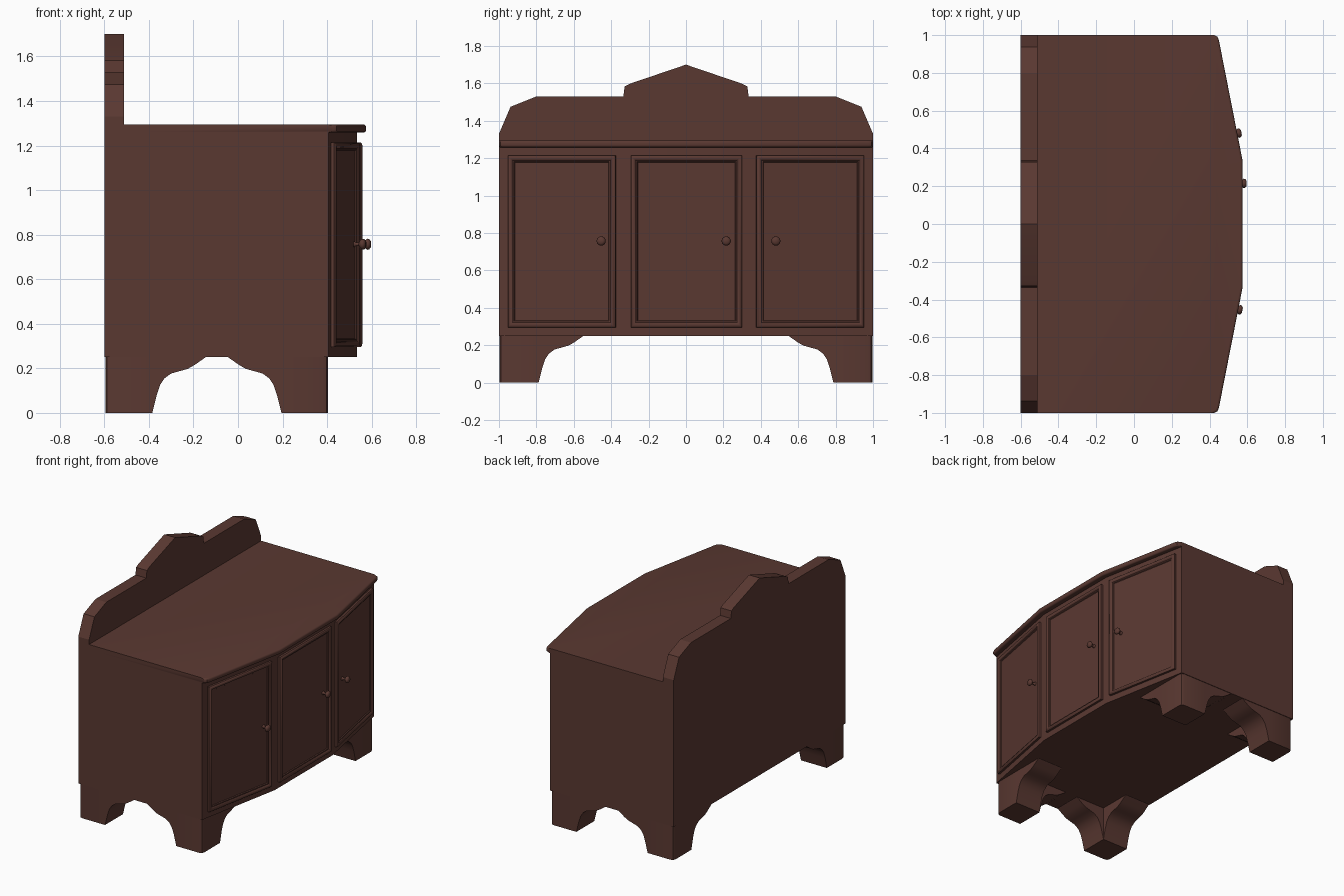
import bpy, bmesh, math
from mathutils import Vector, Matrix

if "Cube" in bpy.data.objects:
    bpy.data.objects.remove(bpy.data.objects["Cube"])

wood = bpy.data.materials.new("dark_brown_wood")
wood.diffuse_color = (0.102, 0.040, 0.031, 1)
wood.use_nodes = True
wood.node_tree.nodes["Principled BSDF"].inputs["Base Color"].default_value = wood.diffuse_color


def finish(name, bm, angle=35):
    """Turn a bmesh into a shaded object."""
    bmesh.ops.recalc_face_normals(bm, faces=bm.faces[:])
    me = bpy.data.meshes.new(name)
    bm.to_mesh(me)
    bm.free()
    me.materials.append(wood)
    ob = bpy.data.objects.new(name, me)
    bpy.context.collection.objects.link(ob)
    bpy.ops.object.select_all(action='DESELECT')
    ob.select_set(True)
    bpy.context.view_layer.objects.active = ob
    bpy.ops.object.shade_smooth_by_angle(angle=math.radians(angle))
    return ob


def prism(bm, pts, direction):
    """Extrude a closed 3D outline along a vector."""
    face = bm.faces.new([bm.verts.new(p) for p in pts])
    res = bmesh.ops.extrude_face_region(bm, geom=[face], use_keep_orig=True)
    new = [g for g in res["geom"] if isinstance(g, bmesh.types.BMVert)]
    bmesh.ops.translate(bm, verts=new, vec=Vector(direction))


def both_sides(half):
    """Mirror a half outline (a, b) with b > 0 onto the other side."""
    return half + [(a, -b) for a, b in reversed(half) if b > 0]


# Cabinet body with a three-sided bowed front
side_x, mid_x, mid_y = 0.407, 0.534, 0.335
bm = bmesh.new()
prism(bm, [(x, y, 0.25) for x, y in both_sides([(-0.6, 1), (side_x, 1), (mid_x, mid_y)])], (0, 0, 1.01))
finish("cabinet_body", bm)

# Top board with a rounded front lip
bm = bmesh.new()
outline = both_sides([(-0.6, 1), (0.425, 1), (0.442, 0.992), (0.45, 0.97), (0.575, mid_y)])
prism(bm, [(x, y, 1.258) for x, y in outline], (0, 0, 0.037))
lip = [e for e in bm.edges if all(v.co.x > 0.42 for v in e.verts)
       and abs(e.verts[0].co.z - e.verts[1].co.z) < 1e-4]
bmesh.ops.bevel(bm, geom=lip, offset=0.013, segments=4, profile=0.5, affect='EDGES')
finish("top_board", bm)

# Shaped back board with a central gable
bm = bmesh.new()
shape = [(1.70, 0), (1.598, 0.30), (1.583, 0.328), (1.53, 0.335), (1.53, 0.80),
         (1.475, 0.938), (1.33, 1), (1.29, 1)]
loop = shape + [(z, -y) for z, y in reversed(shape) if y > 0]
prism(bm, [(-0.6, y, z) for z, y in loop], (0.088, 0, 0))
finish("back_board", bm, 20)

# Bracket feet: a block with a curved wing along each side
wing = [(0, 0), (0.02, 0.08), (0.035, 0.125), (0.055, 0.155), (0.085, 0.177),
        (0.125, 0.188), (0.16, 0.198), (0.19, 0.215), (0.24, 0.25), (0, 0.25)]
for sx, xn in ((1, "front"), (-1, "back")):
    for sy, yn in ((1, "right"), (-1, "left")):
        def place(a, b, z):
            return (-0.095 + sx * a, sy * b, z)
        ox, oy, ix, iy = 0.5, 0.996, 0.29, 0.788
        bm = bmesh.new()
        block = [(ix, iy), (ox, iy), (ox, oy - 0.025), (ox - 0.007, oy - 0.007),
                 (ox - 0.025, oy), (ix, oy)]
        prism(bm, [place(a, b, 0) for a, b in block], (0, 0, 0.25))
        prism(bm, [place(ix - d, iy, z) for d, z in wing], (0, sy * (oy - iy), 0))
        prism(bm, [place(ix, iy - d, z) for d, z in wing], (sx * (ox - ix), 0, 0))
        finish(f"{xn}_{yn}_foot", bm)

# Doors: moulded frame, flat panel and turned knob, laid on each front face
frame = [(0, 0), (0, 0.015), (0.006, 0.022), (0.014, 0.024), (0.022, 0.021),
         (0.027, 0.013), (0.034, 0.013), (0.038, 0.007)]
knob = [(0.013, 0), (0.013, 0.008), (0.008, 0.014), (0.008, 0.028), (0.018, 0.034),
        (0.025, 0.043), (0.023, 0.052), (0.014, 0.059)]


def front_x(y):
    t = max(0, (abs(y) - mid_y) / (1 - mid_y))
    return mid_x + (side_x - mid_x) * t


for name, y0, y1, ky in (("left", -0.95, -0.375, -0.445),
                         ("middle", -0.295, 0.3, 0.215),
                         ("right", 0.375, 0.95, 0.472)):
    a, b = Vector((front_x(y0), y0, 0)), Vector((front_x(y1), y1, 0))
    u = (b - a).normalized()
    n = u.cross(Vector((0, 0, 1)))
    width = (b - a).length

    bm = bmesh.new()
    rings = []
    for inset, h in frame:
        rect = [(inset, 0.295 + inset), (width - inset, 0.295 + inset),
                (width - inset, 1.215 - inset), (inset, 1.215 - inset)]
        rings.append([bm.verts.new(a + u * s + n * h + Vector((0, 0, z))) for s, z in rect])
    for r, q in zip(rings, rings[1:]):
        for i in range(4):
            j = (i + 1) % 4
            bm.faces.new((r[i], r[j], q[j], q[i]))
    bm.faces.new(rings[-1])
    bm.faces.new(rings[0][::-1])
    finish(f"{name}_door", bm, 40)

    bm = bmesh.new()
    base = Vector((front_x(ky), ky, 0.757)) + n * 0.003
    rings = []
    for r, h in knob:
        rings.append([bm.verts.new(base + n * h + u * r * math.cos(t) + Vector((0, 0, r * math.sin(t))))
                      for t in (2 * math.pi * k / 16 for k in range(16))])
    for r, q in zip(rings, rings[1:]):
        for i in range(16):
            j = (i + 1) % 16
            bm.faces.new((r[i], r[j], q[j], q[i]))
    bm.faces.new(rings[-1])
    bm.faces.new(rings[0][::-1])
    finish(f"{name}_knob", bm, 50)
